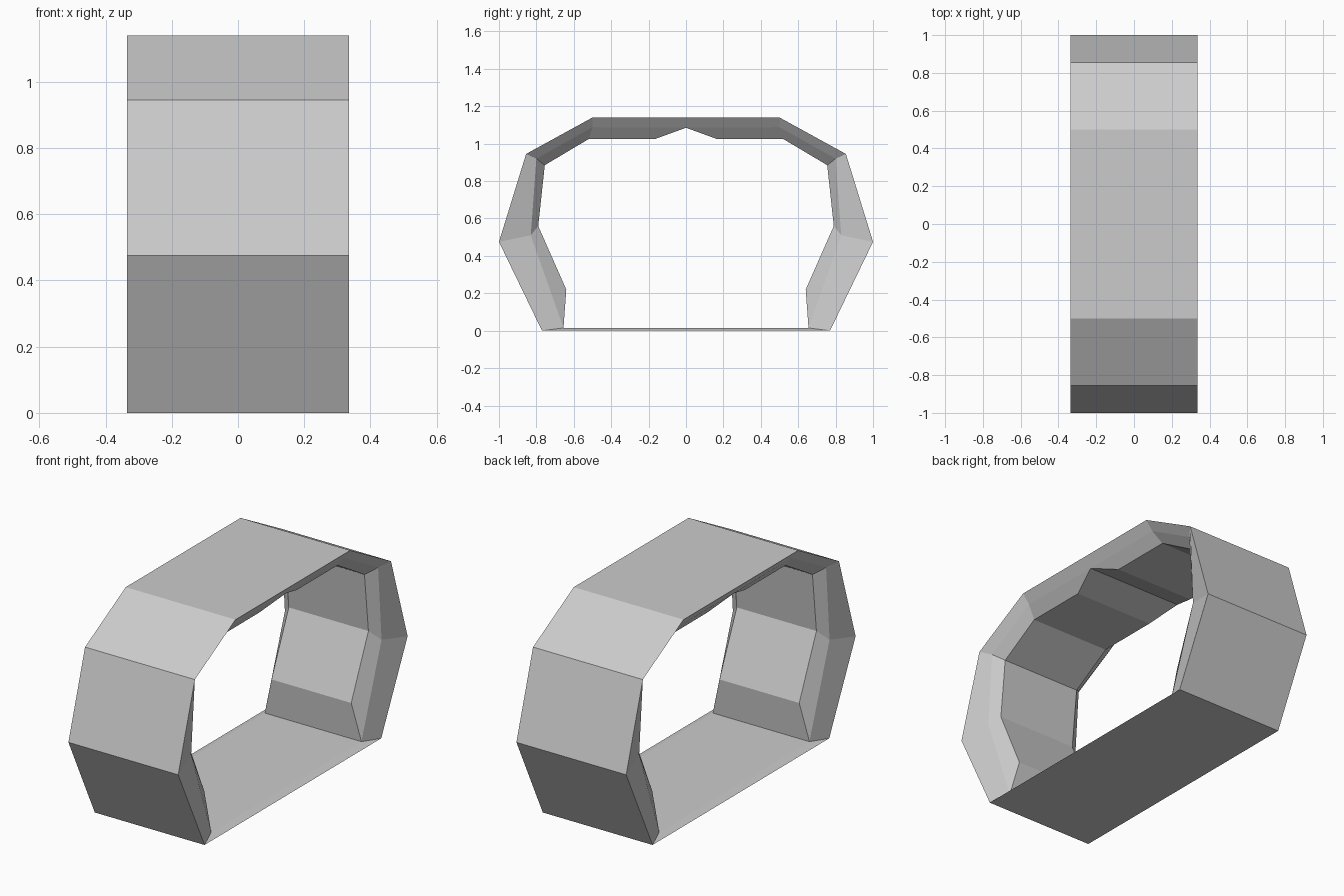
import bpy, bmesh

cube = bpy.data.objects.get("Cube")
if cube:
    bpy.data.objects.remove(cube, do_unlink=True)

# Half cross-sections (y, z) from the top centre round to the bottom centre
OUTER = [(0, 1.14), (.5, 1.14), (.855, .945), (1, .475), (.77, 0), (0, 0)]
MIDDLE = [(0, 1.085), (.5, 1.088), (.8, .92), (.83, .51), (.655, .015), (0, .015)]
INNER = [(.165, 1.025), (.52, 1.025), (.755, .885), (.79, .56), (.64, .22)]
OUTER_X, MIDDLE_X, INNER_X = .335, .295, .243

grey = bpy.data.materials.new("light grey")
grey.use_nodes = True
colour = (.6, .6, .6, 1)
grey.diffuse_color = colour
grey.node_tree.nodes["Principled BSDF"].inputs["Base Color"].default_value = colour

bm = bmesh.new()


def rail(points, x):
    return [bm.verts.new((x, y, z)) for y, z in points]


def bridge(a, b):
    for i in range(len(a) - 1):
        bm.faces.new((a[i], a[i + 1], b[i + 1], b[i]))


def to_centre(chain):
    bridge(chain, [bm.verts.new((0, v.co.y, v.co.z)) for v in chain])


# One quarter of the ring: stepped side rim, outer skin and inner lining
outer, middle, inner = rail(OUTER, OUTER_X), rail(MIDDLE, MIDDLE_X), rail(INNER, INNER_X)
bridge(outer, middle)
bridge(middle[:5], inner)
to_centre(outer)
to_centre([middle[0], *inner, *middle[4:]])

# Mirror to the full ring and clean up the flat faces
for axis in "XY":
    bmesh.ops.mirror(bm, geom=bm.verts[:] + bm.edges[:] + bm.faces[:],
                     axis=axis, merge_dist=.0001)
bmesh.ops.remove_doubles(bm, verts=bm.verts[:], dist=.0001)
bmesh.ops.recalc_face_normals(bm, faces=bm.faces[:])
bmesh.ops.dissolve_limit(bm, angle_limit=.005, verts=bm.verts[:], edges=bm.edges[:])

mesh = bpy.data.meshes.new("faceted_ring_frame")
bm.to_mesh(mesh)
bm.free()
mesh.materials.append(grey)
ring = bpy.data.objects.new("faceted_ring_frame", mesh)
bpy.context.collection.objects.link(ring)
